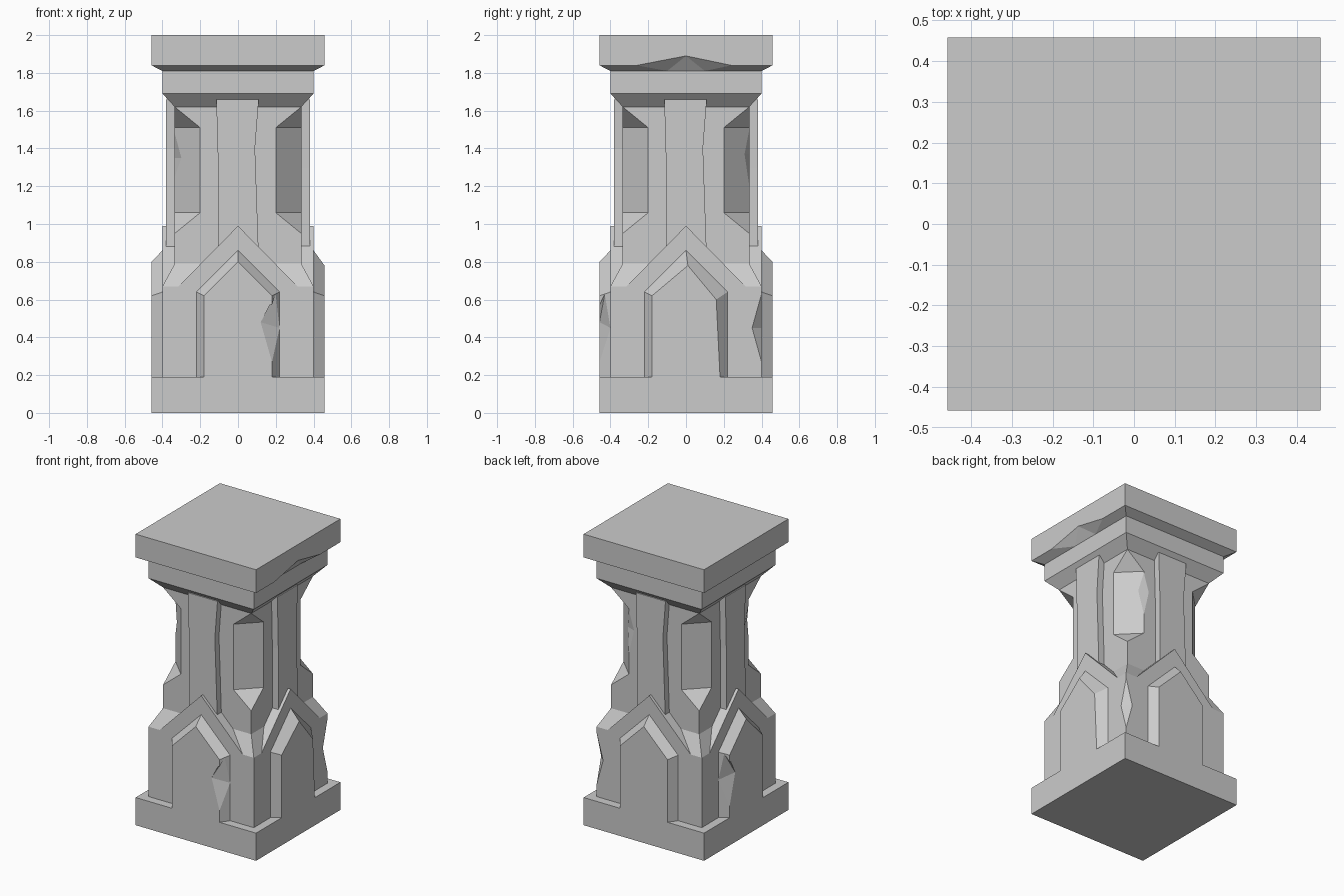
import bpy, bmesh, math
from mathutils import Matrix

old = bpy.data.objects.get("Cube")
if old:
    bpy.data.objects.remove(old, do_unlink=True)

stone = bpy.data.materials.new("grey_stone")
stone.use_nodes = True
GREY = (0.6, 0.6, 0.6, 1)
stone.diffuse_color = GREY
stone.node_tree.nodes["Principled BSDF"].inputs["Base Color"].default_value = GREY


def finish(bm, name):
    bmesh.ops.recalc_face_normals(bm, faces=bm.faces)
    mesh = bpy.data.meshes.new(name)
    bm.to_mesh(mesh)
    bm.free()
    mesh.materials.append(stone)
    obj = bpy.data.objects.new(name, mesh)
    bpy.context.collection.objects.link(obj)
    return obj


def loft(name, rings, turn=0):
    """Skin matching rings of points, cap both ends, then turn about z."""
    bm = bmesh.new()
    loops = [[bm.verts.new(p) for p in ring] for ring in rings]
    n = len(rings[0])
    for a, b in zip(loops, loops[1:]):
        for i in range(n):
            j = (i + 1) % n
            bm.faces.new((a[i], a[j], b[j], b[i]))
    bm.faces.new(loops[0])
    bm.faces.new(loops[-1])
    bmesh.ops.remove_doubles(bm, verts=bm.verts, dist=1e-5)
    bmesh.ops.rotate(bm, verts=bm.verts, matrix=Matrix.Rotation(turn * math.pi / 2, 3, 'Z'))
    return finish(bm, name)


def square(h, z, c=0):
    """Square ring of half width h with corners cut by c."""
    k = h - c
    return [(k, -h, z), (h, -k, z), (h, k, z), (k, h, z),
            (-k, h, z), (-h, k, z), (-h, -k, z), (-k, -h, z)]


def upright(outline, y):
    return [(x, y, z) for x, z in outline]


def chip(obj, points):
    """Knock a convex chip out of a part."""
    bm = bmesh.new()
    for p in points:
        bm.verts.new(p)
    bmesh.ops.convex_hull(bm, input=bm.verts)
    cutter = finish(bm, "chip_cutter")
    cutter.hide_render = True
    mod = obj.modifiers.new("chip", 'BOOLEAN')
    mod.operation = 'DIFFERENCE'
    mod.solver = 'EXACT'
    mod.object = cutter
    bpy.context.view_layer.update()
    graph = bpy.context.evaluated_depsgraph_get()
    mesh = bpy.data.meshes.new_from_object(obj.evaluated_get(graph))
    obj.modifiers.clear()
    obj.data = mesh
    bpy.data.objects.remove(cutter, do_unlink=True)


WIDE, BODY, SHAFT, CUT = 0.458, 0.4, 0.335, 0.135

# Stacked square parts
loft("base_slab", [square(WIDE, 0), square(WIDE, 0.19)])
body = loft("lower_body", [square(BODY, 0.19), square(BODY, 0.67), square(SHAFT, 0.79)])
shaft = loft("shaft", [square(SHAFT, 0.79), square(SHAFT, 0.95), square(SHAFT, 1.06, CUT),
                       square(SHAFT, 1.51, CUT), square(SHAFT, 1.62)])
capital = loft("capital", [square(SHAFT, 1.62), square(BODY, 1.69), square(BODY, 1.81),
                           square(WIDE, 1.84), square(WIDE, 2)])

# Gable, arched panel and raised strip on each side
gable = [(-0.315, 0.67), (0.315, 0.67), (0, 0.99)]
arch = [(-0.22, 0.19), (0.22, 0.19), (0.22, 0.64), (0, 0.86), (-0.22, 0.64)]
arch_face = [(-0.18, 0.19), (0.18, 0.19), (0.18, 0.62), (0, 0.8), (-0.18, 0.62)]
worn_face = [(-0.18, 0.19), (0.18, 0.19), (0.16, 0.6), (0.01, 0.78), (-0.18, 0.62)]
strip = [(-0.105, 0.88), (0.108, 0.88), (0.09, 1.4), (0.11, 1.66), (-0.115, 1.66), (-0.105, 1.3)]
panels = []
for turn, side in enumerate(("front", "left", "back", "right")):
    loft(side + "_gable", [upright(gable, -0.3), upright(gable, -BODY)], turn)
    face = worn_face if side == "left" else arch_face
    panels.append(loft(side + "_arch_panel",
                       [upright(arch, -0.36), upright(arch, -BODY), upright(face, -WIDE)], turn))
    loft(side + "_strip", [upright(strip, -0.3), upright(strip, -0.38)], turn)

# Chipped edges
panel_chip = [(0.12, -WIDE, 0.48), (0.2, -0.43, 0.63), (0.18, -WIDE, 0.27),
              (0.22, -BODY, 0.45), (0.3, -0.52, 0.46), (0.12, -0.5, 0.48)]
chip(panels[0], panel_chip)
chip(panels[3], [(y, x, z) for x, y, z in panel_chip])
chip(body, [(0.4, 0.4, 0.27), (0.4, 0.4, 0.63), (0.4, 0.35, 0.45),
            (0.35, 0.4, 0.45), (0.45, 0.45, 0.45)])
chip(shaft, [(0.2, SHAFT, 1.2), (0.2, SHAFT, 1.5), (0.225, 0.31, 1.37),
             (0.16, SHAFT, 1.37), (0.26, 0.38, 1.37)])
chip(shaft, [(-SHAFT, -0.2, 1.25), (-SHAFT, -0.2, 1.48), (-0.3, -0.235, 1.35),
             (-SHAFT, -0.16, 1.35), (-0.38, -0.26, 1.35)])
chip(capital, [(WIDE, -0.26, 1.84), (WIDE, 0.24, 1.84), (WIDE, 0, 1.89),
               (BODY, -0.1, 1.81), (BODY, 0.1, 1.81), (0.6, 0, 1.78)])
